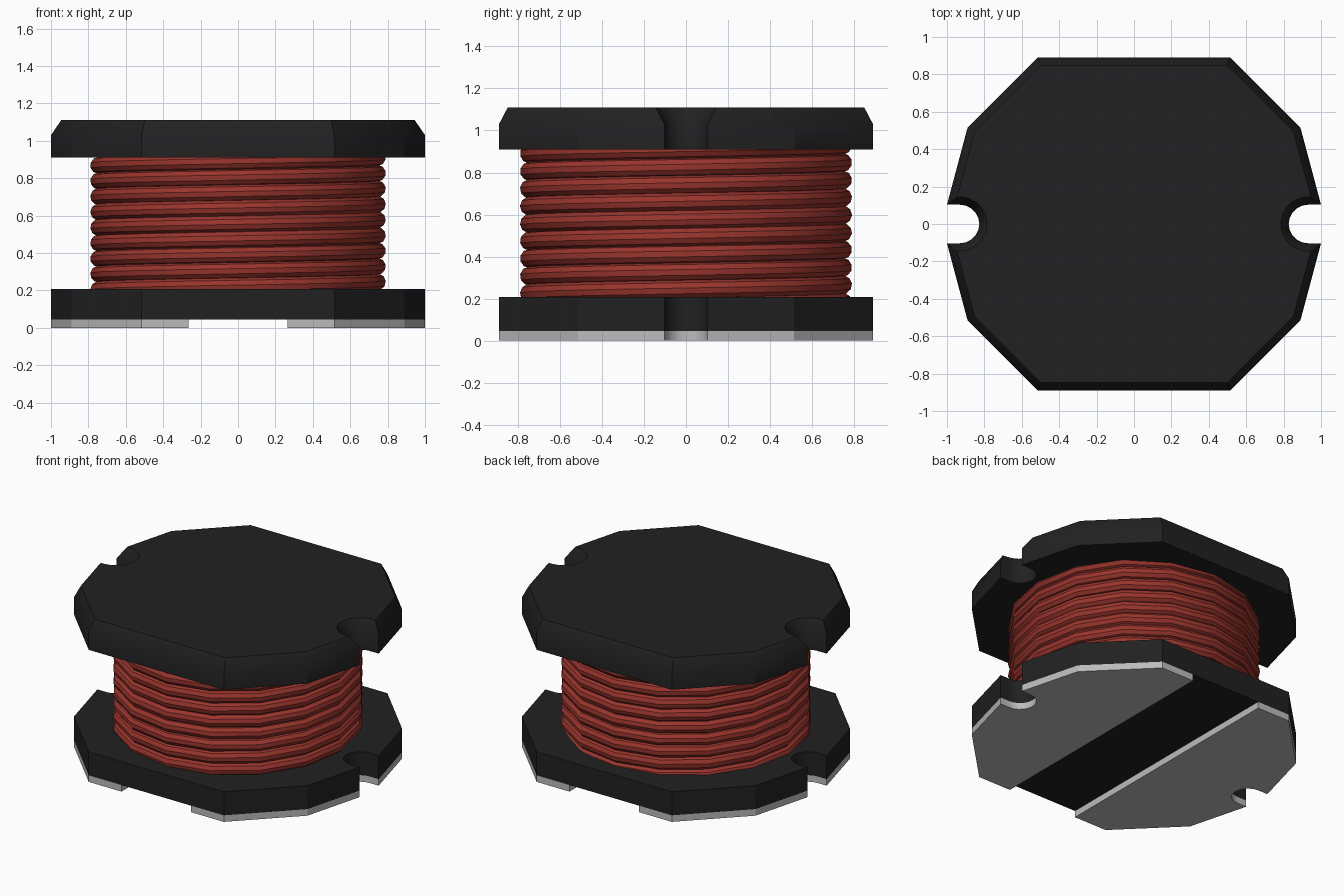
import bpy, bmesh, math
from mathutils import Vector

if "Cube" in bpy.data.objects:
    bpy.data.objects.remove(bpy.data.objects["Cube"], do_unlink=True)


def make_material(name, rgb):
    mat = bpy.data.materials.new(name)
    mat.use_nodes = True
    mat.diffuse_color = (*rgb, 1)
    mat.node_tree.nodes["Principled BSDF"].inputs["Base Color"].default_value = (*rgb, 1)
    return mat


BLACK = make_material("ferrite black", (0.0152, 0.0152, 0.0152))
RED = make_material("copper red", (0.32, 0.035, 0.026))
SILVER = make_material("terminal silver", (0.5, 0.5, 0.5))


def smooth(obj):
    bpy.ops.object.select_all(action='DESELECT')
    obj.select_set(True)
    bpy.context.view_layer.objects.active = obj
    bpy.ops.object.shade_smooth_by_angle(angle=math.radians(30))


def loft(name, layers, mat):
    """Join equal-length outlines, given as (points, z), into a closed solid."""
    bm = bmesh.new()
    rings = [[bm.verts.new((x, y, z)) for x, y in pts] for pts, z in layers]
    for low, high in zip(rings, rings[1:]):
        n = len(low)
        for i in range(n):
            j = (i + 1) % n
            bm.faces.new((low[i], low[j], high[j], high[i]))
    bm.faces.new(rings[0][::-1])
    bm.faces.new(rings[-1])
    bmesh.ops.recalc_face_normals(bm, faces=bm.faces)
    mesh = bpy.data.meshes.new(name)
    bm.to_mesh(mesh)
    bm.free()
    mesh.materials.append(mat)
    obj = bpy.data.objects.new(name, mesh)
    bpy.context.collection.objects.link(obj)
    smooth(obj)
    return obj


def inset(pts, d):
    """Move each edge of a counterclockwise outline inward by d."""
    out = []
    for i, p in enumerate(pts):
        a, b, c = Vector(pts[i - 1]), Vector(p), Vector(pts[(i + 1) % len(pts)])
        e1, e2 = (b - a).normalized(), (c - b).normalized()
        n1, n2 = Vector((-e1.y, e1.x)), Vector((-e2.y, e2.x))
        out.append(tuple(b + (n1 + n2) * (d / (1 + n1.dot(n2)))))
    return out


# Half outline on the +x side with its round notch
NOTCH_X, NOTCH_R = 0.93, 0.103
arc = [math.radians(270 - 180 * i / 10) for i in range(11)]
half = [(0.515, -0.89), (0.89, -0.515), (1.0, -NOTCH_R)]
half += [(NOTCH_X + NOTCH_R * math.cos(a), NOTCH_R * math.sin(a)) for a in arc]
half += [(1.0, NOTCH_R), (0.89, 0.515), (0.515, 0.89)]
outline = half + [(-x, -y) for x, y in half]

# Flanges
loft("bottom_flange", [(outline, 0.045), (outline, 0.207)], BLACK)
loft("top_flange", [(outline, 0.91), (outline, 1.03), (inset(outline, 0.042), 1.11)], BLACK)

# Terminal pads
pad = [(0.265, -0.89)] + half + [(0.265, 0.89)]
loft("left_terminal", [(pad, 0), (pad, 0.045)], SILVER)
pad = [(-x, -y) for x, y in pad]
loft("right_terminal", [(pad, 0), (pad, 0.045)], SILVER)

# Core inside the winding
bpy.ops.mesh.primitive_cylinder_add(vertices=32, radius=0.7, depth=0.74, location=(0, 0, 0.56))
core = bpy.context.object
core.name = "core"
core.data.materials.append(BLACK)
smooth(core)

# Wire winding: faceted helix whose ends sink into the flanges
SEGMENTS, TURNS, PITCH, START_Z = 16, 9.5, 0.083, 0.1625
count = int(SEGMENTS * TURNS) + 1
curve = bpy.data.curves.new("winding", 'CURVE')
curve.dimensions = '3D'
curve.bevel_depth = 0.045
curve.bevel_resolution = 3
curve.use_fill_caps = True
spline = curve.splines.new('POLY')
spline.points.add(count - 1)
for i, point in enumerate(spline.points):
    a = 2 * math.pi * i / SEGMENTS
    point.co = (0.745 * math.cos(a), 0.745 * math.sin(a), START_Z + PITCH * i / SEGMENTS, 1)
curve.materials.append(RED)
winding = bpy.data.objects.new("winding", curve)
bpy.context.collection.objects.link(winding)
bpy.ops.object.select_all(action='DESELECT')
winding.select_set(True)
bpy.context.view_layer.objects.active = winding
bpy.ops.object.convert(target='MESH')
smooth(bpy.context.object)
